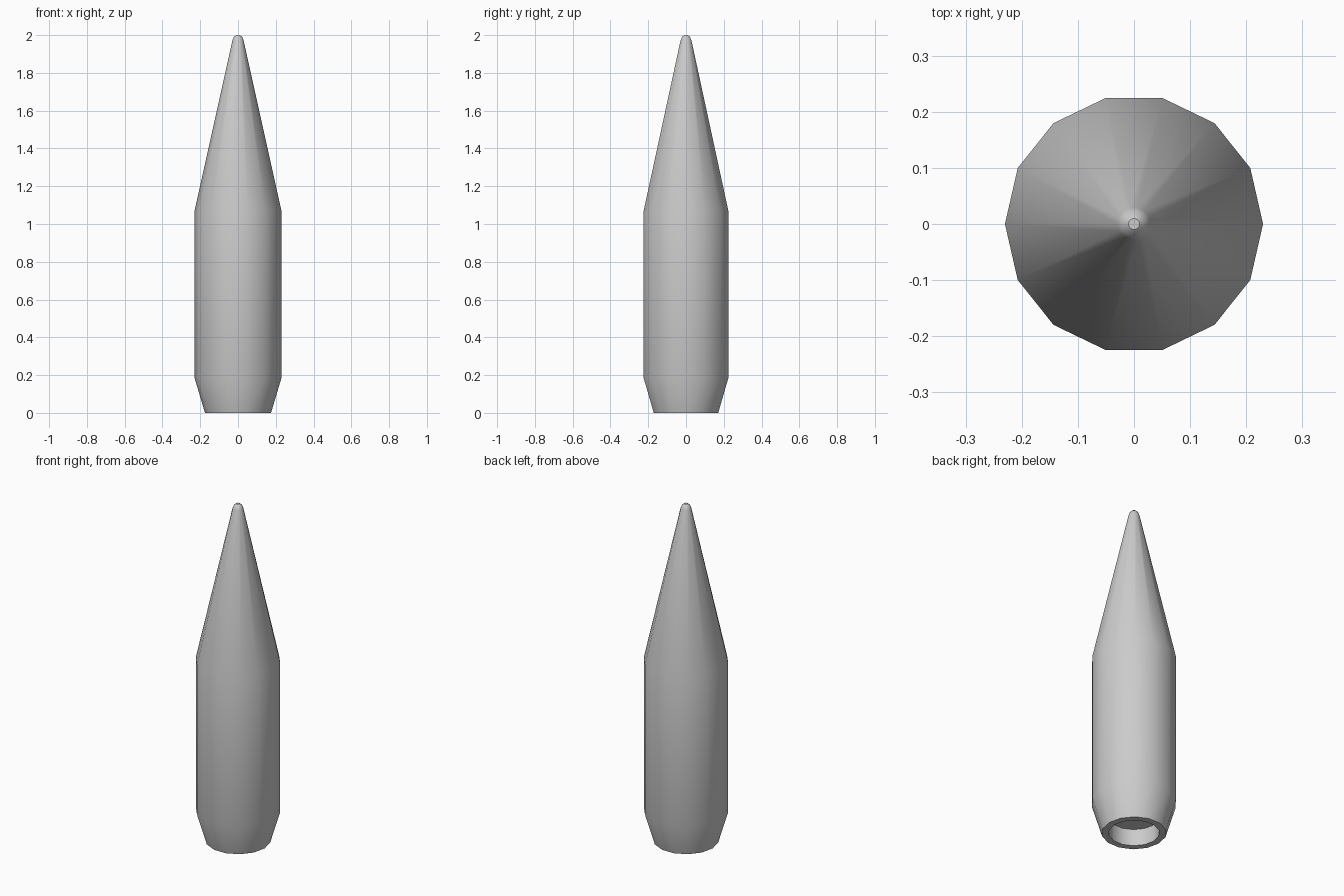
import bpy, bmesh, math

if "Cube" in bpy.data.objects:
    bpy.data.objects.remove(bpy.data.objects["Cube"])

SIDES = 14

# (radius, height) from recessed socket ceiling, around the base rim, up to the tip
profile = [
    (0.137, 0.10), (0.137, 0.0),
    (0.175, 0.0), (0.23, 0.185),
    (0.23, 1.07),
    (0.03, 1.97), (0.022, 1.99), (0.01, 2.0),
]


def lathe(name, points, sides):
    bm = bmesh.new()
    rings = [[bm.verts.new((r * math.cos(2 * math.pi * i / sides),
                            r * math.sin(2 * math.pi * i / sides), z))
              for i in range(sides)] for r, z in points]
    for low, high in zip(rings, rings[1:]):
        for i in range(sides):
            j = (i + 1) % sides
            bm.faces.new((low[i], low[j], high[j], high[i]))
    # closed ends: socket ceiling and tip
    bm.faces.new(rings[0][::-1])
    bm.faces.new(rings[-1])
    bmesh.ops.recalc_face_normals(bm, faces=bm.faces[:])
    mesh = bpy.data.meshes.new(name)
    bm.to_mesh(mesh)
    bm.free()
    obj = bpy.data.objects.new(name, mesh)
    bpy.context.collection.objects.link(obj)
    return obj


# Pointed body with hollow base
body = lathe("pointed_body", profile, SIDES)
bpy.context.view_layer.objects.active = body
body.select_set(True)
bpy.ops.object.shade_smooth_by_angle(angle=math.radians(30))
